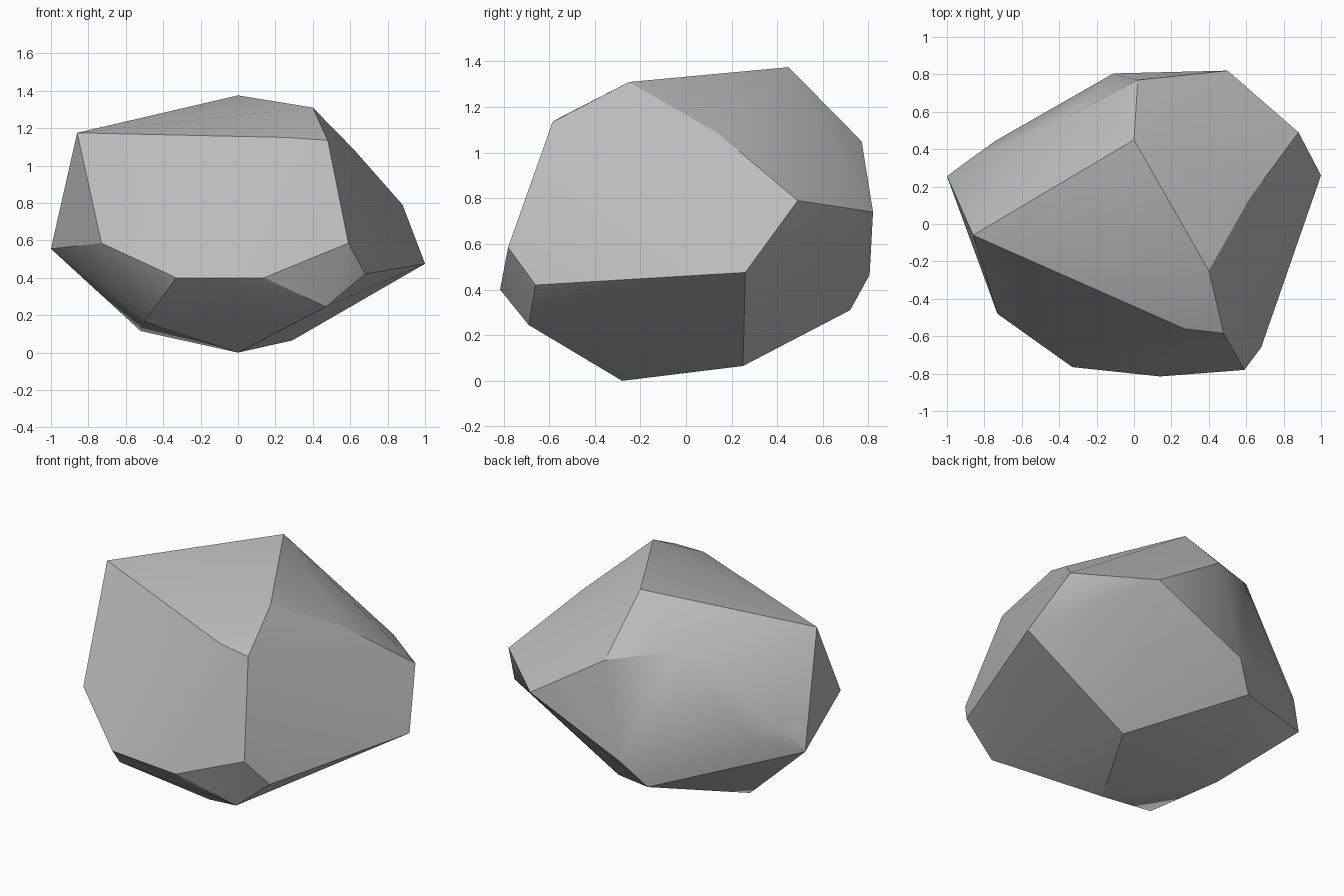
import bpy
import bmesh
from math import radians
from mathutils import Vector

default_cube = bpy.data.objects.get("Cube")
if default_cube:
    bpy.data.objects.remove(default_cube, do_unlink=True)


def make_material(name, colour):
    material = bpy.data.materials.new(name)
    material.use_nodes = True
    material.diffuse_color = colour
    shader = material.node_tree.nodes["Principled BSDF"]
    shader.inputs["Base Color"].default_value = colour
    shader.inputs["Roughness"].default_value = 0.9
    return material


def hull_object(name, rings, material, crease_angle):
    """Wrap a convex, chipped solid around the corners of all the rings."""
    mesh = bpy.data.meshes.new(name)
    bm = bmesh.new()
    for ring in rings:
        for corner in ring:
            bm.verts.new(Vector(corner))
    hull = bmesh.ops.convex_hull(bm, input=bm.verts[:])
    # Discard any corners that ended up inside the hull
    unused = set(hull["geom_interior"]) | set(hull["geom_unused"])
    loose = [v for v in bm.verts if v in unused or not v.link_faces]
    bmesh.ops.delete(bm, geom=loose, context="VERTS")
    # Merge nearly coplanar triangles into clean facets
    bmesh.ops.dissolve_limit(bm, angle_limit=radians(1.5),
                             verts=bm.verts[:], edges=bm.edges[:])
    bmesh.ops.recalc_face_normals(bm, faces=bm.faces[:])
    bm.to_mesh(mesh)
    bm.free()

    obj = bpy.data.objects.new(name, mesh)
    bpy.context.collection.objects.link(obj)
    mesh.materials.append(material)
    bpy.ops.object.select_all(action="DESELECT")
    obj.select_set(True)
    bpy.context.view_layer.objects.active = obj
    bpy.ops.object.shade_smooth_by_angle(angle=crease_angle)
    return obj


# Corners of the boulder, ring by ring from the ground up
base = [(0, -.28, 0), (.29, .25, .065), (-.52, .11, .115), (-.5, -.45, .165)]

lower_rim = [(.47, -.69, .245), (-.24, .72, .31), (-.33, -.765, .4),
             (.14, -.815, .4), (.68, -.66, .42), (-.11, .805, .465)]

belt = [(1, .26, .475), (-1, .255, .555), (-.73, -.48, .585),
        (.59, -.78, .585), (-.74, .445, .67), (-.9, .33, .7),
        (.5, .82, .74), (.88, .49, .79)]

shoulder = [(.02, .77, 1.05), (.62, .14, 1.085), (-.34, .58, 1.13),
            (.48, -.585, 1.135), (.27, -.56, 1.15), (-.86, -.06, 1.175)]

crown = [(.4, -.25, 1.31), (0, .45, 1.375)]

stone_grey = make_material("stone_grey", (.5, .5, .5, 1))
hull_object("boulder", [base, lower_rim, belt, shoulder, crown],
            stone_grey, radians(30))
